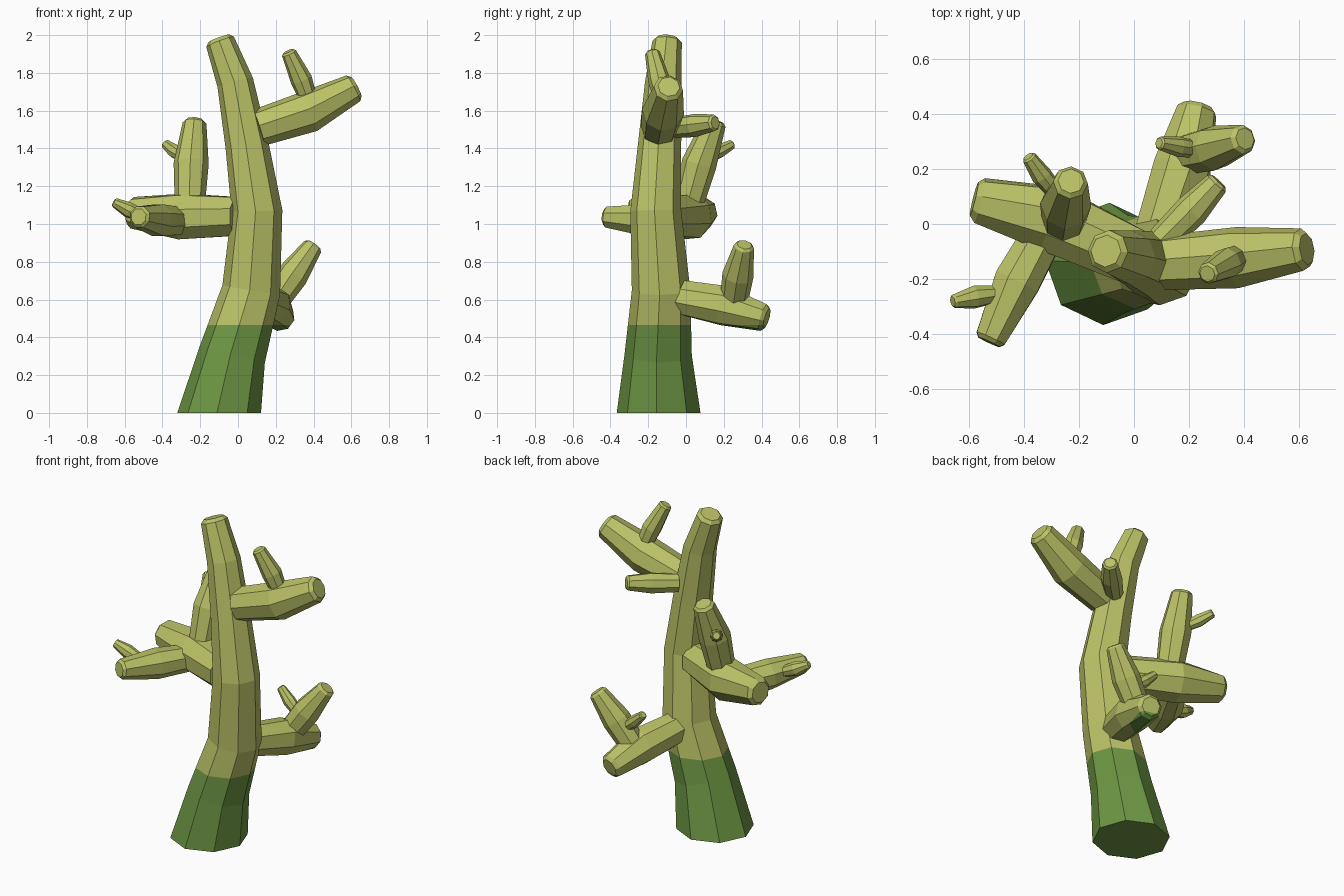
import bpy, bmesh, math
from mathutils import Vector

if "Cube" in bpy.data.objects:
    bpy.data.objects.remove(bpy.data.objects["Cube"])

SIDES = 8
PAINT_Z = 0.465   # everything below this height is green


def material(name, rgb):
    m = bpy.data.materials.new(name)
    m.diffuse_color = (*rgb, 1.0)
    m.use_nodes = True
    m.node_tree.nodes["Principled BSDF"].inputs["Base Color"].default_value = m.diffuse_color
    return m


OLIVE = material("olive_bark", (0.50, 0.54, 0.135))
GREEN = material("mossy_green", (0.155, 0.31, 0.058))


def limb(name, path, flat_base=False):
    """Eight-sided tapered tube through (x, y, z, radius) points with a chamfered tip."""
    pts = [Vector(p[:3]) for p in path]
    radii = [p[3] for p in path]
    dirs = []
    for i in range(len(pts)):
        a, b = pts[max(i - 1, 0)], pts[min(i + 1, len(pts) - 1)]
        dirs.append((b - a).normalized())
    if flat_base:
        dirs[0] = Vector((0, 0, 1))
    # chamfered end cap
    tip_r = radii[-1]
    pts.append(pts[-1] + dirs[-1] * tip_r * 0.25)
    dirs.append(dirs[-1])
    radii.append(tip_r * 0.75)

    bm = bmesh.new()
    rings = []
    for p, d, r in zip(pts, dirs, radii):
        q = Vector((0, 0, 1)).rotation_difference(d)
        ring = []
        for k in range(SIDES):
            a = 2 * math.pi * k / SIDES - math.radians(3)
            ring.append(bm.verts.new(p + q @ Vector((r * math.cos(a), r * math.sin(a), 0))))
        rings.append(ring)
    for lo, hi in zip(rings, rings[1:]):
        for k in range(SIDES):
            n = (k + 1) % SIDES
            bm.faces.new((lo[k], lo[n], hi[n], hi[k]))
    bm.faces.new(rings[0][::-1])
    bm.faces.new(rings[-1])

    # cut at the paint line and colour by height
    bmesh.ops.bisect_plane(bm, geom=bm.verts[:] + bm.edges[:] + bm.faces[:],
                           plane_co=(0, 0, PAINT_Z), plane_no=(0, 0, 1))
    bmesh.ops.recalc_face_normals(bm, faces=bm.faces)
    for f in bm.faces:
        f.material_index = 1 if f.calc_center_median().z < PAINT_Z else 0

    me = bpy.data.meshes.new(name)
    bm.to_mesh(me)
    bm.free()
    me.materials.append(OLIVE)
    me.materials.append(GREEN)
    ob = bpy.data.objects.new(name, me)
    bpy.context.collection.objects.link(ob)
    return ob


# Trunk
limb("trunk", [(-0.10, -0.145, 0, 0.222), (-0.03, -0.147, 0.31, 0.178),
               (0.07, -0.132, 0.65, 0.155), (0.10, -0.16, 1.07, 0.135),
               (0.048, -0.14, 1.415, 0.115), (-0.015, -0.12, 1.75, 0.097),
               (-0.095, -0.10, 1.965, 0.078)], flat_base=True)

# Upper right branch and its shoot
limb("upper_right_branch", [(0.11, -0.14, 1.51, 0.10), (0.375, -0.122, 1.595, 0.112),
                            (0.61, -0.093, 1.718, 0.078)])
limb("upper_right_shoot", [(0.38, -0.12, 1.64, 0.045), (0.335, -0.143, 1.765, 0.058),
                           (0.27, -0.178, 1.905, 0.04)])

# Upper back branch
limb("upper_back_branch", [(0.10, -0.06, 1.51, 0.055), (0.21, 0.05, 1.522, 0.062),
                           (0.30, 0.147, 1.535, 0.045)])

# Left branch with forward and upward offshoots
limb("left_branch", [(0.0, -0.12, 1.04, 0.11), (-0.30, 0.02, 1.04, 0.127),
                     (-0.56, 0.085, 1.06, 0.085)])
limb("left_front_branch", [(-0.33, -0.04, 1.015, 0.08), (-0.425, -0.21, 1.02, 0.09),
                           (-0.52, -0.415, 1.037, 0.06)])
limb("left_front_twig", [(-0.50, -0.255, 1.04, 0.032), (-0.58, -0.265, 1.075, 0.042),
                         (-0.652, -0.28, 1.113, 0.026)])
limb("left_up_branch", [(-0.255, 0.01, 1.10, 0.08), (-0.248, 0.07, 1.32, 0.093),
                        (-0.23, 0.15, 1.535, 0.063)])
limb("left_up_twig", [(-0.28, 0.11, 1.35, 0.03), (-0.335, 0.175, 1.385, 0.038),
                      (-0.38, 0.24, 1.42, 0.027)])

# Low back branch with its shoot and twig
limb("low_back_branch", [(0.09, -0.045, 0.615, 0.095), (0.175, 0.20, 0.568, 0.11),
                         (0.228, 0.41, 0.505, 0.075)])
limb("low_back_shoot", [(0.20, 0.255, 0.60, 0.075), (0.29, 0.275, 0.73, 0.083),
                        (0.395, 0.307, 0.88, 0.054)])
limb("low_back_twig", [(0.24, 0.27, 0.69, 0.03), (0.16, 0.28, 0.755, 0.037),
                       (0.095, 0.293, 0.815, 0.025)])
